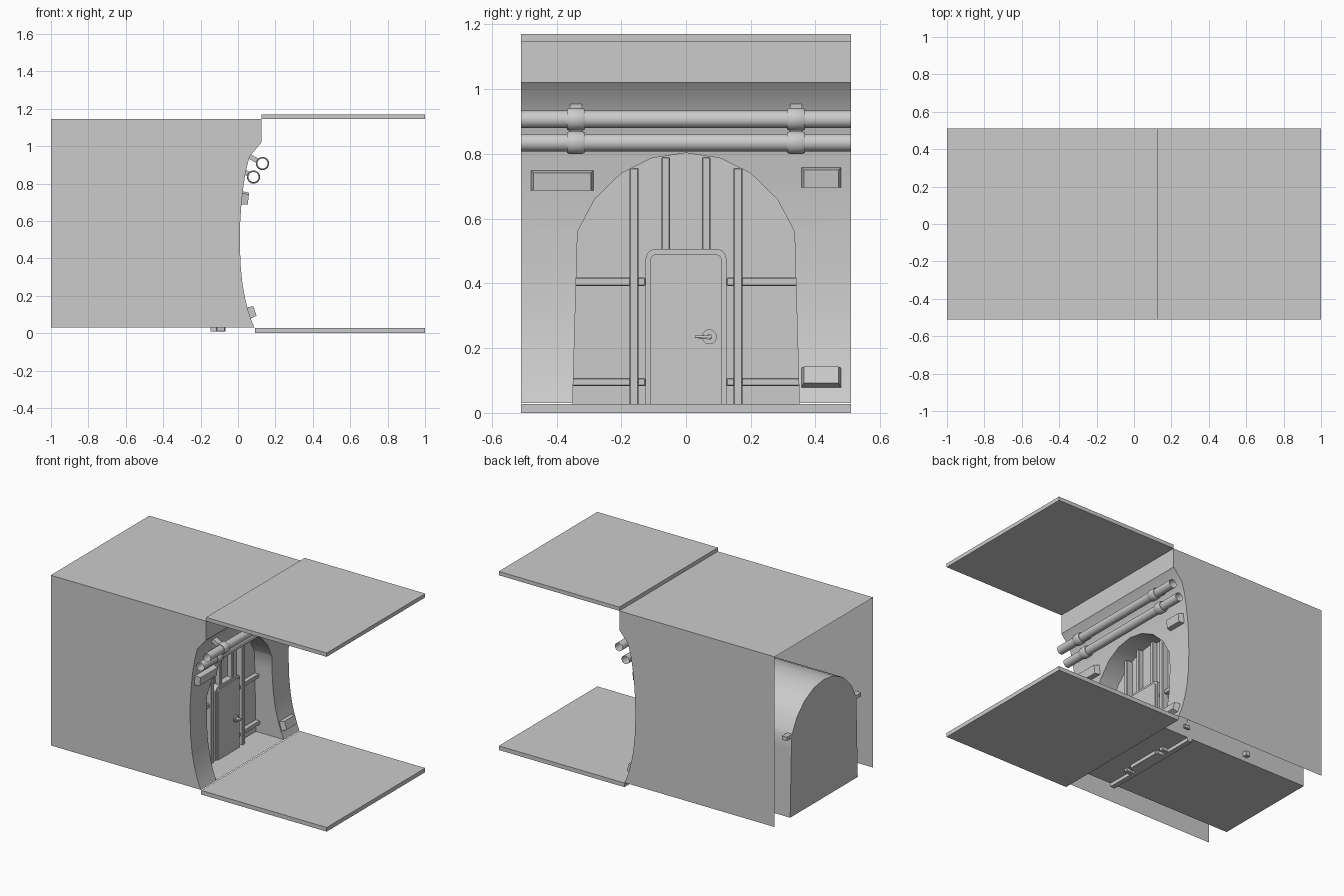
import bpy, bmesh, math
from mathutils import Matrix, Vector

if "Cube" in bpy.data.objects:
    bpy.data.objects.remove(bpy.data.objects["Cube"])

W = 0.51
# wall curve (z, x) and doorway arch (z, half width), bottom to top
WALL = [(.03, .088), (.07, .071), (.115, .056), (.18, .039), (.26, .024), (.36, .014), (.47, .01), (.58, .011),
        (.69, .018), (.795, .03), (.87, .043), (.945, .062), (1.02, .126), (1.145, .126)]
ARCH = [(.03, .35), (.56, .335), (.66, .282), (.74, .2), (.787, .105), (.803, 0)]


def interp(tab, z):
    for (z0, a), (z1, b) in zip(tab, tab[1:]):
        if z <= z1:
            return a + (b - a) * (z - z0) / (z1 - z0)
    return tab[-1][1]


def finish(bm, name, smooth=None, bevel=0):
    bmesh.ops.remove_doubles(bm, verts=bm.verts, dist=1e-5)
    bmesh.ops.recalc_face_normals(bm, faces=bm.faces)
    me = bpy.data.meshes.new(name)
    bm.to_mesh(me)
    bm.free()
    ob = bpy.data.objects.new(name, me)
    bpy.context.collection.objects.link(ob)
    if bevel:
        m = ob.modifiers.new("bevel", 'BEVEL')
        m.width, m.segments = bevel, 1
    if smooth:
        bpy.ops.object.select_all(action='DESELECT')
        ob.select_set(True)
        bpy.context.view_layer.objects.active = ob
        bpy.ops.object.shade_smooth_by_angle(angle=math.radians(smooth))
    return ob


def face(bm, pts):
    return bm.faces.new([bm.verts.new(p) for p in pts])


def box(name, x, y, z, bevel=0):
    bm = bmesh.new()
    c = [(a + b) / 2 for a, b in (x, y, z)]
    s = [b - a for a, b in (x, y, z)]
    bmesh.ops.create_cube(bm, size=1, matrix=Matrix.Translation(c) @ Matrix.Diagonal((*s, 1)))
    return finish(bm, name, bevel=bevel)


def prism(name, outline, x0, x1, smooth=None):
    """Extrude a (y, z) outline along x."""
    bm = bmesh.new()
    f = face(bm, [(x0, y, z) for y, z in outline])
    r = bmesh.ops.extrude_face_region(bm, geom=[f])
    vs = [v for v in r['geom'] if isinstance(v, bmesh.types.BMVert)]
    bmesh.ops.translate(bm, verts=vs, vec=(x1 - x0, 0, 0))
    return finish(bm, name, smooth)


def lathe_y(name, profile, x, z, n=24):
    """Spin a (y, radius) profile round an axis along y; ends stay open."""
    bm = bmesh.new()
    P = lambda y, r, i: (x + r * math.cos(math.tau * i / n), y, z + r * math.sin(math.tau * i / n))
    for (ya, ra), (yb, rb) in zip(profile, profile[1:]):
        for i in range(n):
            face(bm, [P(ya, ra, i), P(ya, ra, i + 1), P(yb, rb, i + 1), P(yb, rb, i)])
    return finish(bm, name, 35)


# outer shell with curved front wall and arched tunnel, open at the back and below
bm = bmesh.new()
levels = sorted({z for z, _ in WALL + ARCH})
for s in (-1, 1):
    for a, b in zip(levels, levels[1:]):
        xa, xb = interp(WALL, a), interp(WALL, b)
        ha, hb = interp(ARCH, a), interp(ARCH, b)
        pts = [(xa, s * W, a), (xb, s * W, b), (xb, s * hb, b), (xa, s * ha, a)]
        face(bm, pts if s < 0 else pts[::-1])
        if a < .803:
            face(bm, [(xa, s * ha, a), (xb, s * hb, b), (-1, s * hb, b), (-1, s * ha, a)])
    face(bm, [(x, s * W, z) for z, x in WALL] + [(-1, s * W, 1.145), (-1, s * W, .03)])
face(bm, [(-1, -W, 1.145), (.126, -W, 1.145), (.126, W, 1.145), (-1, W, 1.145)])
tz = [z for z in levels if z <= .803]
rim = [(interp(ARCH, z), z) for z in tz]
rim += [(-y, z) for y, z in rim[-2::-1]]
face(bm, [(-1, y, z) for y, z in rim])
face(bm, [(-1, -.35, .03), (.088, -.35, .03), (.088, .35, .03), (-1, .35, .03)])
finish(bm, "corridor_shell", 28)

# floor and ceiling slabs
box("floor_slab", (.09, 1), (-W, W), (0, .027))
box("ceiling_slab", (.126, 1), (-W, W), (1.145, 1.17))

# panel filling the doorway
half = [(.351, .008)] + [(h, z) for z, h in ARCH[1:]]
prism("door_wall_panel", half + [(-y, z) for y, z in half[-2::-1]], -.147, -.115)

# door frame and leaf with rounded top corners
def rounded(hw, top, r, n=5):
    arc = [(hw - r + r * math.cos(t), top - r + r * math.sin(t))
           for t in (math.pi / 2 * i / n for i in range(n + 1))]
    right = [(hw, .008)] + arc
    return right + [(-y, z) for y, z in right[::-1]]

prism("door_frame", rounded(.125, .507, .032), -.115, -.075)
prism("door_leaf", rounded(.11, .49, .018), -.075, -.067)

# ribs across the panel
for s, side in ((-1, "left"), (1, "right")):
    span = lambda a, b: tuple(sorted((s * a, s * b)))
    box("tall_rib_" + side, (-.115, -.07), span(.147, .175), (.008, .757), .003)
    box("short_rib_" + side, (-.115, -.08), span(.05, .075), (.5, .79), .003)
    for z in (.095, .405):
        box("cross_rib_" + side, (-.125, -.085), span(.125, .362), (z - .0125, z + .0125), .003)

# rear cross bars
box("rear_bar", (-1, -.965), (-.385, .385), (.545, .57))
box("underside_bar", (-.57, -.54), (-.375, .375), (.06, .09))

# door handle
bm = bmesh.new()
for r, d, x in ((.023, .008, -.063), (.009, .035, -.05)):
    bmesh.ops.create_cone(bm, cap_ends=True, segments=20, radius1=r, radius2=r, depth=d,
                          matrix=Matrix.Translation((x, .072, .235)) @ Matrix.Rotation(math.pi / 2, 4, 'Y'))
bmesh.ops.create_cone(bm, cap_ends=True, segments=12, radius1=.006, radius2=.004, depth=.05,
                      matrix=Matrix.Translation((-.036, .053, .235)) @ Matrix.Rotation(math.pi / 2, 4, 'X'))
finish(bm, "door_handle", 35)

# pipes, clamps and wall brackets
for tag, x, z, bx, bz in (("upper", .131, .907, .055, .948), ("lower", .083, .835, .033, .864)):
    lathe_y(tag + "_pipe", [(-W, .027), (W, .027)], x, z)
    for y in (-.34, .34):
        lathe_y(tag + "_clamp", [(y - .028, .027), (y - .028, .031), (y - .02, .035), (y + .02, .035),
                                 (y + .028, .031), (y + .028, .027)], x, z)
        a, b = Vector((bx, y, bz)), Vector((x, y, z))
        d = b - a
        b = b - d.normalized() * .03
        d = b - a
        ang = math.atan2(-d.z, d.x)
        bm = bmesh.new()
        bmesh.ops.create_cube(bm, size=1, matrix=Matrix.Translation((a + b) / 2) @ Matrix.Rotation(ang, 4, 'Y')
                              @ Matrix.Diagonal((d.length, .036, .026, 1)))
        finish(bm, tag + "_bracket")

# tapered wall lamps following the slope of the wall
for y0, y1, z in ((-.48, -.285, .718), (.355, .48, .727), (.355, .48, .108)):
    slope = (interp(WALL, z + .03) - interp(WALL, z - .03)) / .06
    bm = bmesh.new()
    bmesh.ops.create_cube(bm, size=1)
    for v in bm.verts:
        front = v.co.x > 0
        v.co.y *= y1 - y0 - (.018 if front else 0)
        v.co.z *= .064 - (.01 if front else 0)
        v.co.x = .034 if front else -.006
    bm.transform(Matrix.Translation((interp(WALL, z), (y0 + y1) / 2, z))
                 @ Matrix.Rotation(math.atan(slope), 4, 'Y'))
    finish(bm, "wall_lamp")
